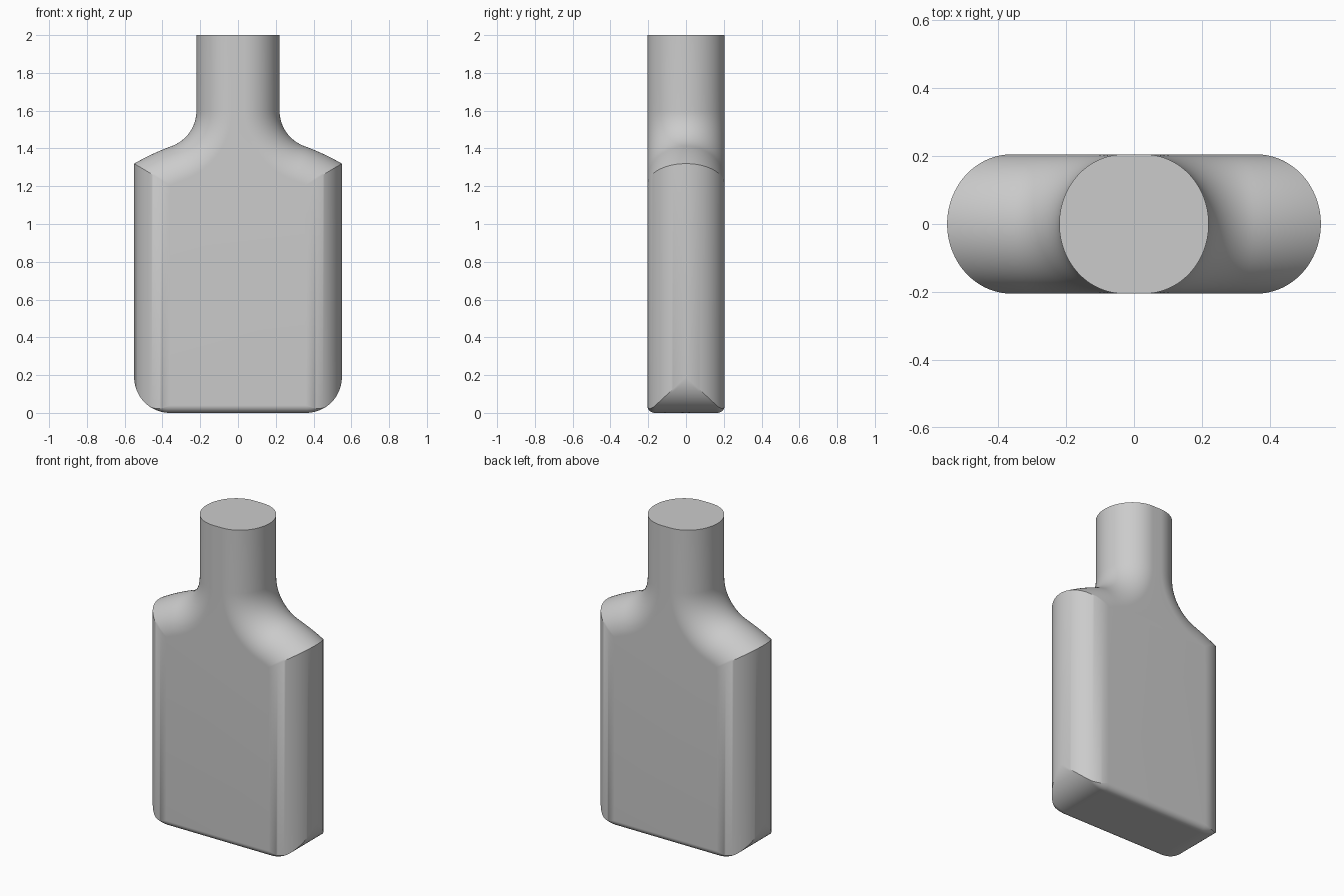
import bpy, bmesh
from math import sin, cos, asin, sqrt, pi, radians

if "Cube" in bpy.data.objects:
    bpy.data.objects.remove(bpy.data.objects["Cube"])

HALF_W, HALF_D, HEIGHT = 0.55, 0.205, 2.0
NECK, ROUND, FOOT = 0.22, 0.19, 0.04      # neck half width, side rounding, foot rounding
FILLET, NECK_Z = 0.20, 1.60               # neck fillet radius and its upper end
A0, A1 = radians(20), radians(30)         # shoulder slope at neck and at outer edge

# Shoulder arc runs from the fillet end to the outer crease
px, pz = NECK + FILLET * (1 - sin(A0)), NECK_Z - FILLET * cos(A0)
SHOULDER = (HALF_W - px) / (sin(A1) - sin(A0))
cx, cz = px - SHOULDER * sin(A0), pz - SHOULDER * cos(A0)


def half_outline(d, e):
    """Right half of the front outline, sides inset by d and foot by e."""
    pts = []
    # bottom corner, cut off by the rounded side
    r = ROUND - e
    end = asin(min(1, max(0, (ROUND - d) / r)))
    for i in range(17):
        a = end * i / 16
        pts.append((HALF_W - ROUND + r * sin(a), ROUND - r * cos(a)))
    # shoulder, from the crease inwards
    r = SHOULDER - d
    start = asin((HALF_W - d - cx) / r)
    for i in range(13):
        a = start + (A0 - start) * i / 12
        pts.append((cx + r * sin(a), cz + r * cos(a)))
    # concave fillet into the neck
    r = FILLET + d
    for i in range(1, 17):
        a = A0 + (pi / 2 - A0) * i / 16
        pts.append((NECK + FILLET - r * sin(a), NECK_Z - r * cos(a)))
    pts.append((NECK - d, HEIGHT))
    return pts


# Loft outlines from front to back
bm = bmesh.new()
rings = []
STEPS = 64
for k in range(STEPS + 1):
    t = -pi / 2 + pi * k / STEPS
    y = HALF_D * sin(t)
    d = ROUND * (1 - cos(t))
    s = min(1, max(0, (abs(y) - HALF_D + FOOT) / FOOT))
    e = FOOT * (1 - sqrt(1 - s * s))
    half = half_outline(d, e)
    loop = half + [(-x, z) for x, z in reversed(half)]
    rings.append([bm.verts.new((x, y, z)) for x, z in loop])
n = len(rings[0])
for a, b in zip(rings, rings[1:]):
    for i in range(n):
        j = (i + 1) % n
        bm.faces.new((a[i], a[j], b[j], b[i]))

# Flat front and back
bm.faces.new(rings[0])
bm.faces.new(rings[-1])
bmesh.ops.remove_doubles(bm, verts=bm.verts[:], dist=1e-5)
bmesh.ops.recalc_face_normals(bm, faces=bm.faces[:])

mesh = bpy.data.meshes.new("flat_bottle")
bm.to_mesh(mesh)
bm.free()
bottle = bpy.data.objects.new("flat_bottle", mesh)
bpy.context.collection.objects.link(bottle)
bpy.context.view_layer.objects.active = bottle
bottle.select_set(True)
bpy.ops.object.shade_smooth_by_angle(angle=radians(30))
